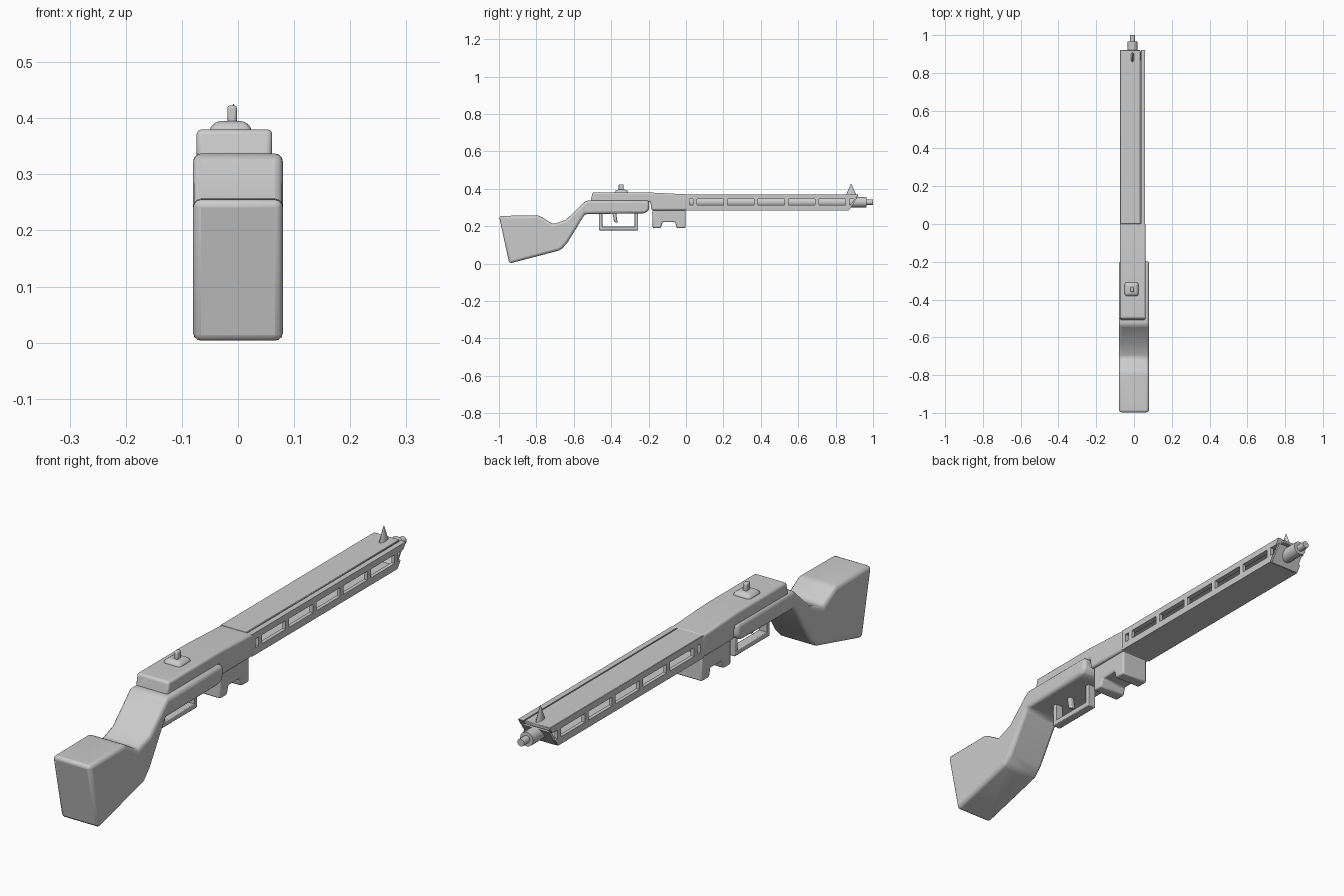
import bpy, bmesh, math
from mathutils import Matrix

if "Cube" in bpy.data.objects:
    bpy.data.objects.remove(bpy.data.objects["Cube"])

CX = -0.008  # centre line of the metal parts


def finish(name, bm, bevel=0.0, segs=3):
    bmesh.ops.recalc_face_normals(bm, faces=bm.faces)
    me = bpy.data.meshes.new(name)
    bm.to_mesh(me)
    bm.free()
    ob = bpy.data.objects.new(name, me)
    bpy.context.collection.objects.link(ob)
    if bevel:
        m = ob.modifiers.new("bevel", 'BEVEL')
        m.width = bevel
        m.segments = segs
        m.limit_method = 'ANGLE'
        m.angle_limit = math.radians(25)
    bpy.context.view_layer.objects.active = ob
    ob.select_set(True)
    bpy.ops.object.shade_smooth_by_angle(angle=math.radians(35))
    ob.select_set(False)
    return ob


def add_profile(bm, pts, x0, x1):
    """Extrude a (y, z) outline from x0 to x1."""
    f = bm.faces.new([bm.verts.new((x0, y, z)) for y, z in pts])
    r = bmesh.ops.extrude_face_region(bm, geom=[f])
    vs = [v for v in r['geom'] if isinstance(v, bmesh.types.BMVert)]
    bmesh.ops.translate(bm, verts=vs, vec=(x1 - x0, 0, 0))


def profile(name, pts, x0, x1, bevel=0.0, segs=3):
    bm = bmesh.new()
    add_profile(bm, pts, x0, x1)
    return finish(name, bm, bevel, segs)


def rect(y0, y1, z0, z1):
    return [(y0, z0), (y1, z0), (y1, z1), (y0, z1)]


def add_cyl(bm, r1, r2, y0, y1, z, n=16):
    m = Matrix.Translation((CX, (y0 + y1) / 2, z)) @ Matrix.Rotation(-math.pi / 2, 4, 'X')
    bmesh.ops.create_cone(bm, cap_ends=True, segments=n, radius1=r1, radius2=r2,
                          depth=y1 - y0, matrix=m)


# Wooden stock: butt, wrist and fore part
profile("stock", [(-1.0, 0.255), (-0.945, 0.0), (-0.67, 0.072), (-0.635, 0.11),
                  (-0.54, 0.265), (-0.22, 0.268), (-0.197, 0.285), (-0.197, 0.337),
                  (-0.535, 0.337), (-0.64, 0.235), (-0.71, 0.21), (-0.785, 0.257)],
        -0.08, 0.08, 0.02)

# Receiver with its long rear cover
profile("receiver", [(-0.51, 0.33), (-0.19, 0.33), (-0.185, 0.285), (0.005, 0.285),
                     (0.005, 0.37), (-0.2, 0.38), (-0.5, 0.38)],
        -0.074, 0.061, 0.009)

# Magazine well with a notch in the underside
profile("magazine_well", [(-0.178, 0.19), (-0.135, 0.19), (-0.125, 0.222), (-0.058, 0.222),
                          (-0.05, 0.19), (-0.003, 0.19), (-0.003, 0.30), (-0.178, 0.30)],
        -0.064, 0.05, 0.006, 2)

# Barrel shroud: top, bottom and slanted nose plates
X0, X1 = -0.074, 0.059
profile("shroud_top", rect(0, 0.92, 0.358, 0.37), X0, 0.034, 0.002, 1)
profile("shroud_bottom", rect(0, 0.87, 0.285, 0.297), X0, X1, 0.003, 1)
profile("shroud_nose", [(0.862, 0.287), (0.872, 0.285), (0.914, 0.35), (0.904, 0.352)],
        X0 + 0.008, X1 - 0.008)

# Shroud sides: two rails joined by upright bars, on the left and right
for side, xa, xb in (("left", X0, X0 + 0.014), ("right", X1 - 0.014, X1)):
    bm = bmesh.new()
    inner = xb if side == "left" else 0.038
    add_profile(bm, [(0, 0.345), (0.905, 0.345), (0.92, 0.369), (0, 0.369)],
                min(xa, inner), xb)
    add_profile(bm, [(0, 0.285), (0.87, 0.285), (0.888, 0.312), (0, 0.312)], xa, xb)
    add_profile(bm, rect(0, 0.02, 0.31, 0.347), xa, xb)
    for i in range(6):
        y = 0.048 + 0.163 * i
        add_profile(bm, rect(y - 0.01, y + 0.01, 0.31, 0.347), xa, xb)
    finish("shroud_side_" + side, bm)

# Barrel with a stepped muzzle
bm = bmesh.new()
add_cyl(bm, 0.027, 0.027, 0.0, 0.965, 0.328)
add_cyl(bm, 0.014, 0.014, 0.955, 1.0, 0.328)
finish("barrel", bm)

# Front sight: thin pointed blade
bm = bmesh.new()
m = Matrix.Translation((CX, 0.883, 0.393)) @ Matrix.Diagonal((0.35, 1, 1, 1))
bmesh.ops.create_cone(bm, cap_ends=True, segments=8, radius1=0.03, radius2=0.002,
                      depth=0.064, matrix=m)
finish("front_sight", bm)

# Rear sight: domed base and a short post
bm = bmesh.new()
m = Matrix.Translation((-0.013, -0.345, 0.384)) @ Matrix.Rotation(math.pi / 4, 4, 'Z')
bmesh.ops.create_cone(bm, cap_ends=True, segments=4, radius1=0.058, radius2=0.042,
                      depth=0.022, matrix=m)
finish("rear_sight_base", bm, 0.012)
profile("rear_sight_post", rect(-0.36, -0.334, 0.385, 0.423), -0.019, -0.002, 0.005, 2)

# Trigger guard: square loop under the stock
bm = bmesh.new()
for r in (rect(-0.466, -0.447, 0.18, 0.28), rect(-0.275, -0.256, 0.18, 0.28),
          rect(-0.466, -0.256, 0.178, 0.198)):
    add_profile(bm, r, CX - 0.017, CX + 0.017)
finish("trigger_guard", bm, 0.003, 2)

# Trigger
profile("trigger", [(-0.395, 0.275), (-0.383, 0.222), (-0.366, 0.218), (-0.374, 0.275)],
        CX - 0.01, CX + 0.01, 0.004, 2)
